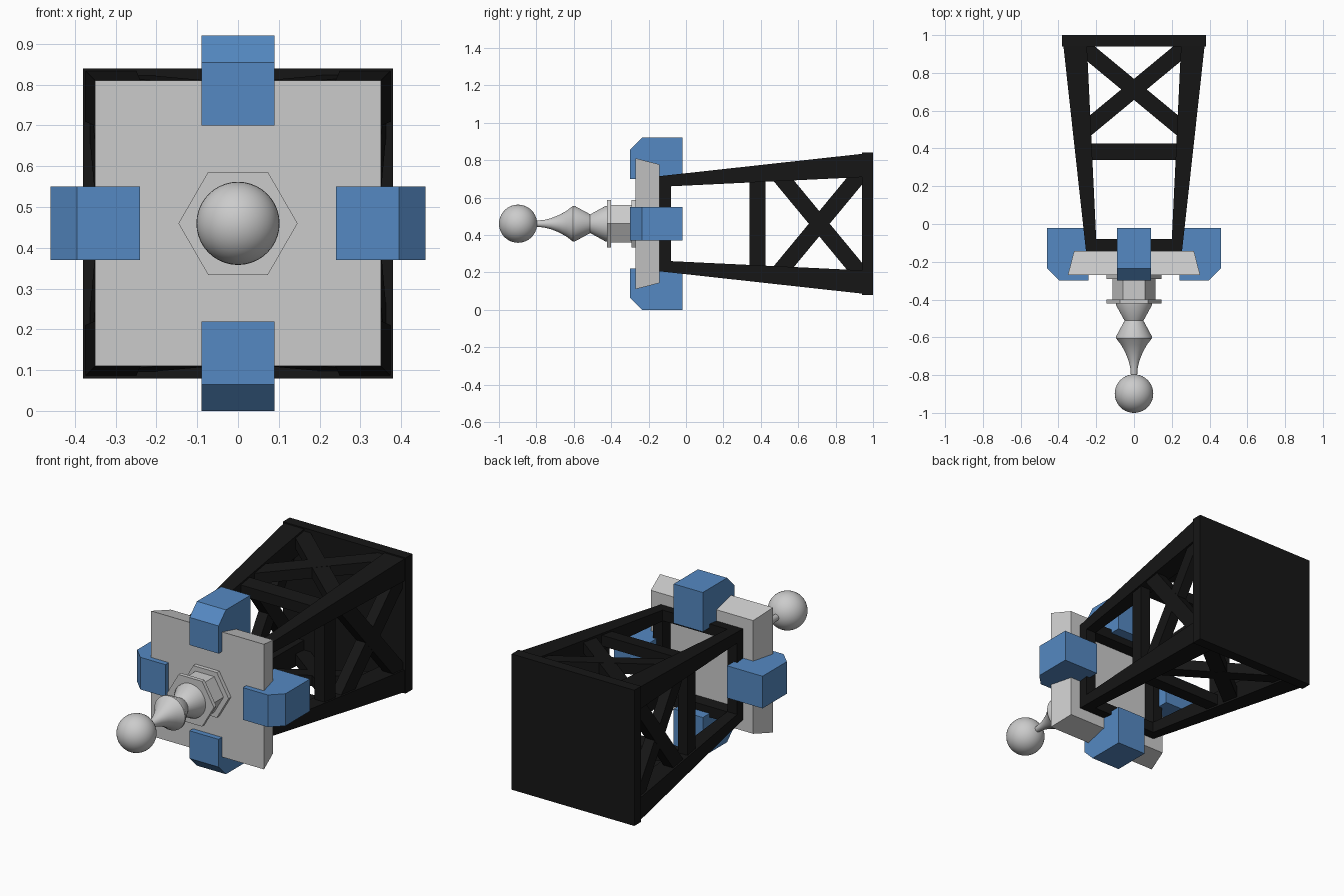
import bpy, bmesh, math
from mathutils import Vector, Matrix

if "Cube" in bpy.data.objects:
    bpy.data.objects.remove(bpy.data.objects["Cube"])

CZ = 0.46  # height of the long axis


def material(name, rgb):
    m = bpy.data.materials.new(name)
    m.diffuse_color = (*rgb, 1)
    m.use_nodes = True
    m.node_tree.nodes["Principled BSDF"].inputs["Base Color"].default_value = m.diffuse_color
    return m


BLACK = material("black", (0.008, 0.008, 0.008))
BLUE = material("blue", (0.09, 0.25, 0.54))


def build(name, rings, mat=None, turn=0, smooth=False):
    """Loft closed rings of points, cap both ends, turn about the long axis."""
    bm = bmesh.new()
    rot = Matrix.Translation((0, 0, CZ)) @ Matrix.Rotation(turn * math.pi / 2, 4, 'Y')
    loops = [[bm.verts.new(rot @ Vector(p)) for p in r] for r in rings]
    n = len(rings[0])
    for a, b in zip(loops, loops[1:]):
        for i in range(n):
            bm.faces.new((a[i], a[(i + 1) % n], b[(i + 1) % n], b[i]))
    bm.faces.new(loops[0])
    bm.faces.new(loops[-1])
    bmesh.ops.recalc_face_normals(bm, faces=bm.faces)
    me = bpy.data.meshes.new(name)
    bm.to_mesh(me)
    bm.free()
    ob = bpy.data.objects.new(name, me)
    bpy.context.collection.objects.link(ob)
    if mat:
        me.materials.append(mat)
    if smooth:
        bpy.ops.object.select_all(action='DESELECT')
        ob.select_set(True)
        bpy.context.view_layer.objects.active = ob
        bpy.ops.object.shade_smooth_by_angle(angle=math.radians(35))
    return ob


def square(h, y):
    return [(-h, y, -h), (h, y, -h), (h, y, h), (-h, y, h)]


def circle(r, y, n):
    return [(r * math.cos(2 * math.pi * i / n), y, r * math.sin(2 * math.pi * i / n))
            for i in range(n)]


def outer(y):
    return 0.27 + 0.11 * y


def inner(y):
    return 0.204 + 0.048 * y


def panel(name, pts, turn, t=0.06, recess=0.01):
    """Flat bar lying on the sloping side of the frame."""
    top = [(x, y, outer(y) - recess) for x, y in pts]
    build(name, [top, [(x, y, z - t) for x, y, z in top]], BLACK, turn)


# back plate
build("back_plate", [square(0.38, 0.94), square(0.38, 1.0)], BLACK)

# tapered frame and blue clamps, once per side
for k in range(4):
    rail = []
    for y in (-0.145, 0.95):
        o, i = outer(y), inner(y)
        rail.append([(i, y, i), (o, y, i), (o, y, o), (i, y, o)])
    build(f"corner_rail_{k}", rail, BLACK, k)

    for label, y0, y1, rec in (("front_bar", -0.145, -0.08, 0), ("cross_bar", 0.34, 0.425, 0.01)):
        w0, w1 = inner(y0) + 0.02, inner(y1) + 0.02
        panel(f"{label}_{k}", [(-w0, y0), (w0, y0), (w1, y1), (-w1, y1)], k, recess=rec)

    for s, rec in ((1, 0.01), (-1, 0.011)):
        a, b = Vector((-0.275 * s, 0.485)), Vector((0.275 * s, 0.94))
        d = (b - a).normalized()
        side = Vector((-d.y, d.x)) * 0.043
        panel(f"diagonal_brace_{k}_{s}", [a - side, b - side, b + side, a + side], k, recess=rec)

    profile = [(-0.30, 0.24), (-0.02, 0.24), (-0.02, 0.46), (-0.235, 0.46), (-0.30, 0.395)]
    build(f"clamp_{k}", [[(x, y, z) for y, z in profile] for x in (-0.09, 0.09)], BLUE, k)

# grey mounting plate
build("mounting_plate", [square(0.35, -0.27), square(0.317, -0.142)])

# hexagonal collar
for name, r, y0, y1 in (("rear_flange", 0.146, -0.292, -0.265),
                        ("hex_body", 0.115, -0.405, -0.285),
                        ("front_flange", 0.146, -0.422, -0.4)):
    build(name, [circle(r, y0, 6), circle(r, y1, 6)])

# turned spindle
spindle = [(0.095, -0.41), (0.095, -0.43), (0.05, -0.512), (0.095, -0.595), (0.095, -0.605),
           (0.068, -0.64), (0.046, -0.68), (0.03, -0.72), (0.02, -0.76), (0.015, -0.82)]
build("spindle", [circle(r, y, 40) for r, y in spindle], smooth=True)

# ball tip
bpy.ops.mesh.primitive_uv_sphere_add(segments=40, ring_count=20, radius=0.102,
                                     location=(0, -0.898, CZ), rotation=(math.pi / 2, 0, 0))
bpy.context.object.name = "ball_tip"
bpy.ops.object.shade_smooth()
